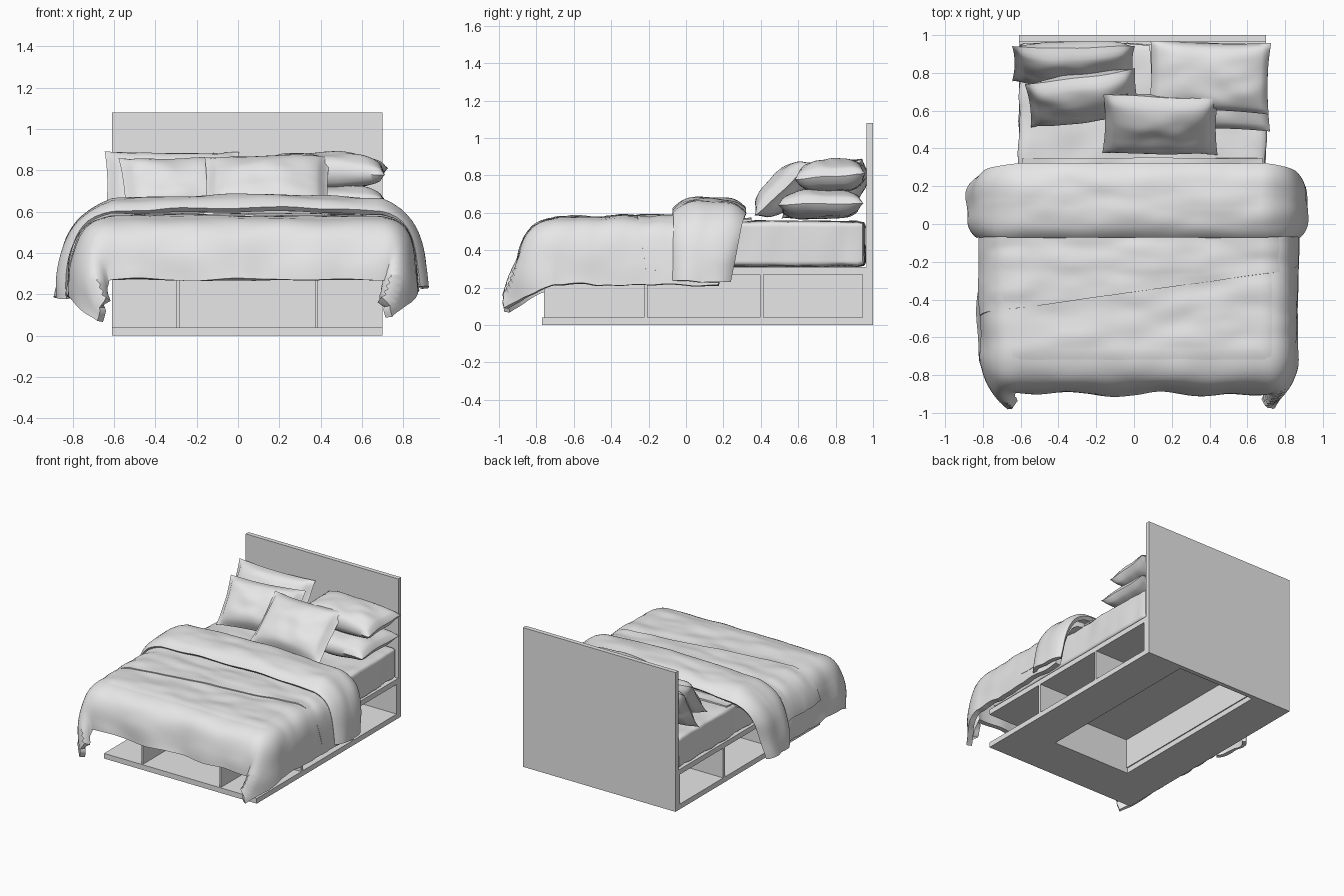
import bpy, bmesh, math
from mathutils import Vector, Matrix, noise

cube = bpy.data.objects.get("Cube")
if cube:
    bpy.data.objects.remove(cube, do_unlink=True)

grey = bpy.data.materials.new("plain_grey")
grey.use_nodes = True
grey.diffuse_color = (0.8, 0.8, 0.8, 1)
grey.node_tree.nodes["Principled BSDF"].inputs["Base Color"].default_value = (0.8, 0.8, 0.8, 1)

LEFT, RIGHT, FRONT, BACK = -0.61, 0.70, -0.77, 0.965
MID = (LEFT + RIGHT) / 2
REST = 0.532          # height of the covers over the mattress
DUVET_FRONT = -0.68   # where the covers start to fall at the foot


def finish(name, bm, smooth=None, thick=0):
    me = bpy.data.meshes.new(name)
    bm.to_mesh(me)
    bm.free()
    me.materials.append(grey)
    ob = bpy.data.objects.new(name, me)
    bpy.context.collection.objects.link(ob)
    bpy.ops.object.select_all(action="DESELECT")
    ob.select_set(True)
    bpy.context.view_layer.objects.active = ob
    if thick:
        mod = ob.modifiers.new("thickness", "SOLIDIFY")
        mod.thickness = thick
        mod.offset = 1
        bpy.ops.object.modifier_apply(modifier=mod.name)
    if smooth:
        bpy.ops.object.shade_smooth_by_angle(angle=math.radians(smooth))
    return ob


def box_mesh(x0, x1, y0, y1, z0, z1, cuts=0):
    bm = bmesh.new()
    bmesh.ops.create_cube(bm, size=1)
    if cuts:
        bmesh.ops.subdivide_edges(bm, edges=bm.edges[:], cuts=cuts, use_grid_fill=True)
    for v in bm.verts:
        v.co = Vector(((x0 + x1) / 2 + v.co.x * (x1 - x0),
                       (y0 + y1) / 2 + v.co.y * (y1 - y0),
                       (z0 + z1) / 2 + v.co.z * (z1 - z0)))
    return bm


def box(name, *size):
    return finish(name, box_mesh(*size))


def wrinkle(x, y, z=0, scale=3):
    return noise.noise(Vector((x, y, z)) * scale)


# Covers: a flat sheet laid on the mattress, falling over its sides and foot
def cover(name, x0, x1, y0, y1, lift, thick, skew=0, roll=0, crown=0, crease=0.012):
    bm = bmesh.new()
    bmesh.ops.create_grid(bm, x_segments=90, y_segments=60, size=0.5)
    for v in bm.verts:
        t = v.co.y + 0.5
        x = x0 + (v.co.x + 0.5) * (x1 - x0)
        y = y0 + t * (y1 - y0) + skew * x * (1 - t)
        px, py = min(max(x, LEFT), RIGHT), max(y, DUVET_FRONT)
        dx, dy = x - px, y - py
        d = math.hypot(dx, dy)
        edge = math.exp(-d / 0.08)
        up = lift + roll * (1 - (2 * t - 1) ** 4)
        sway = 0.09 * wrinkle(x, y, 2, 4) * min(d, 0.4)
        # the sides flare out, the foot hangs as a fuller bulge
        flare = ((0.14 + up) * (1 - edge) + 0.12 * d + sway) * (0.72 if dx > 0 else 0.92)
        bulge = (0.185 + up) * (1 - math.exp(-d / 0.1)) + sway
        drop = d - 0.1 * (1 - math.exp(-d / 0.1))
        # the foot corners hang forward in a point
        tip = (min(abs(dx), abs(dy)) / 0.36) ** 2
        if d > 0:
            px += dx / d * flare - math.copysign(0.1, dx) * tip
            py += dy / d * bulge - 0.15 * tip
        py -= 0.2 * abs(dx) * t
        across = 1 - min(1, ((x - MID) / 0.8) ** 2)
        z = REST + up * edge - drop + crown * across
        z += crease * wrinkle(x, y * 2.5, 1) + crease * 0.5 * wrinkle(x * 2, y * 4, 7)
        v.co = Vector((px, py, z))
    return finish(name, bm, 45, thick)


# Pillows: two puffed grids joined at a thin flange with pointed corners
def pillow(name, loc, size, tilt, turn=0, flange=0.94):
    w, h, t = size
    bm = bmesh.new()
    for side in (1, -1):
        made = bmesh.ops.create_grid(bm, x_segments=32, y_segments=24, size=1)["verts"]
        for v in made:
            u, s = v.co.x, v.co.y
            a, b = min(1, abs(u) / flange), min(1, abs(s) / flange)
            puff = ((1 - a ** 3) * (1 - b ** 3)) ** 0.5
            rim = max(abs(u), abs(s)) > 0.999
            z = 0 if rim else side * (0.004 + t / 2 * puff)
            if not rim:
                z += 0.01 * puff * wrinkle(u + loc[0] * 9, s, side, 2.2)
            bend = 0.015 * wrinkle(u, s, loc[1] * 5, 1.3)
            v.co = Vector((u * w / 2 * (1 - 0.04 * (1 - s * s)),
                           s * h / 2 * (1 - 0.07 * (1 - u * u)), z + bend))
        if side < 0:
            faces = list({f for v in made for f in v.link_faces})
            bmesh.ops.reverse_faces(bm, faces=faces)
    bmesh.ops.remove_doubles(bm, verts=bm.verts, dist=0.0005)
    bm.transform(Matrix.Translation(loc) @ Matrix.Rotation(math.radians(turn), 4, "Z")
                 @ Matrix.Rotation(math.radians(tilt), 4, "X"))
    return finish(name, bm, 50)


# Headboard and storage base, open underneath in the middle
box("headboard", LEFT, RIGHT, BACK, 1.0, 0, 1.08)
box("deck", LEFT, RIGHT, FRONT, BACK, 0.27, 0.31)
IN_L, IN_R, IN_F = -0.29, 0.38, -0.42
box("base_front", IN_L, IN_R, FRONT, IN_F, 0, 0.04)
box("inner_front_wall", IN_L, IN_R, IN_F - 0.015, IN_F, 0.04, 0.27)
for side, outer, inner in (("right", LEFT, IN_L), ("left", RIGHT, IN_R)):
    a, b = sorted((outer, inner))
    box("base_" + side, a, b, FRONT, BACK, 0, 0.04)
    box("inner_wall_" + side, inner - 0.008, inner + 0.008, FRONT + 0.01, BACK, 0.04, 0.27)
    for i, y in enumerate((-0.215, 0.405, 0.955)):
        box(f"divider_{side}_{i + 1}", a, b, y - 0.01, y + 0.01, 0.04, 0.27)

# Mattress: a rounded block with a slightly creased fitted sheet
low, high, ROUND = Vector((LEFT, -0.74, 0.312)), Vector((RIGHT, 0.957, 0.555)), 0.03
bm = box_mesh(low.x, high.x, low.y, high.y, low.z, high.z, cuts=40)
for v in bm.verts:
    core = Vector([min(max(c, a + ROUND), b - ROUND) for c, a, b in zip(v.co, low, high)])
    out = (v.co - core).normalized()
    crease = 0.012 * wrinkle(v.co.x * 2, v.co.y * 3, v.co.z) - 0.002
    v.co = core + out * (ROUND + crease)
finish("mattress", bm, 50)

# Bed covers, from the bottom layer up
cover("top_sheet", LEFT + 0.02, RIGHT - 0.02, 0.05, 0.35, 0.022, 0.012)
cover("duvet", LEFT - 0.44, RIGHT + 0.42, DUVET_FRONT - 0.36, 0.26, 0, 0.04)
cover("quilt", LEFT - 0.32, RIGHT + 0.34, DUVET_FRONT - 0.08, 0.1, 0.034, 0.012)
cover("blanket", LEFT - 0.28, RIGHT + 0.34, -0.36, 0.1, 0.04, 0.014, skew=0.14)
cover("duvet_fold", LEFT - 0.45, RIGHT + 0.40, -0.05, 0.30, 0.035, 0.03,
      roll=0.05, crown=0.035)

# Pillows
pillow("lower_sleeping_pillow", (0.40, 0.72, 0.645), (0.64, 0.46, 0.15), 1, flange=1)
pillow("upper_sleeping_pillow", (0.40, 0.78, 0.795), (0.64, 0.38, 0.17), 4, -2, flange=1)
pillow("back_cushion", (-0.32, 0.85, 0.73), (0.65, 0.37, 0.17), 60)
pillow("middle_cushion", (-0.27, 0.665, 0.715), (0.59, 0.37, 0.17), 50, 8)
pillow("front_cushion", (0.14, 0.525, 0.725), (0.61, 0.42, 0.17), 43, -1)
